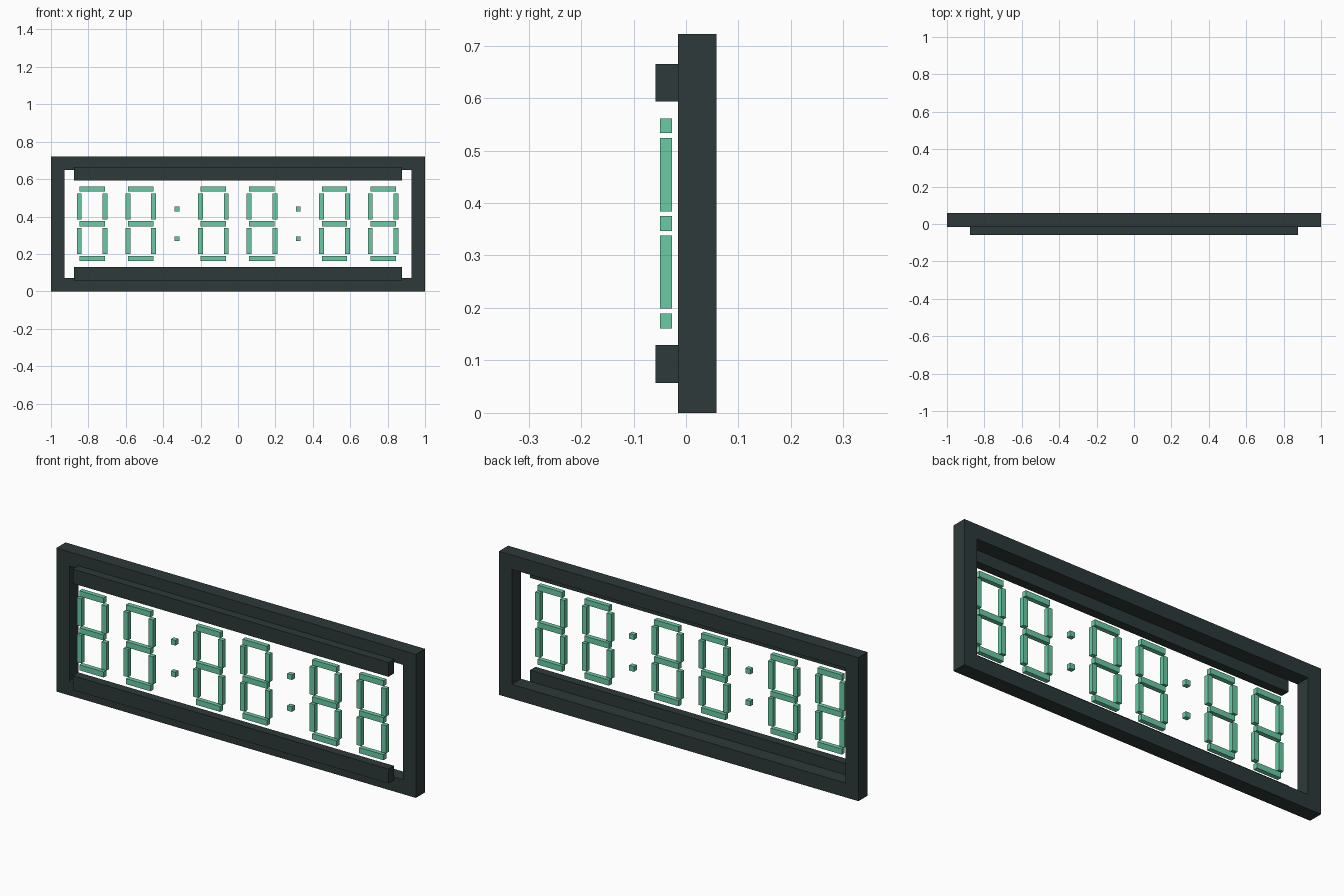
import bpy
import bmesh

cube = bpy.data.objects.get("Cube")
if cube:
    bpy.data.objects.remove(cube, do_unlink=True)


def material(name, rgb):
    mat = bpy.data.materials.new(name)
    mat.use_nodes = True
    mat.diffuse_color = (*rgb, 1)
    mat.node_tree.nodes["Principled BSDF"].inputs["Base Color"].default_value = (*rgb, 1)
    return mat


DARK = material("dark slate", (0.026, 0.042, 0.041))
GREEN = material("mint green", (0.144, 0.597, 0.376))


def finish(name, bm, mat):
    bmesh.ops.recalc_face_normals(bm, faces=bm.faces)
    mesh = bpy.data.meshes.new(name)
    bm.to_mesh(mesh)
    bm.free()
    mesh.materials.append(mat)
    obj = bpy.data.objects.new(name, mesh)
    bpy.context.scene.collection.objects.link(obj)
    return obj


def add_box(bm, centre, size):
    verts = bmesh.ops.create_cube(bm, size=1)["verts"]
    bmesh.ops.scale(bm, vec=size, verts=verts)
    bmesh.ops.translate(bm, vec=centre, verts=verts)


HEIGHT = 0.722
MID = HEIGHT / 2
BORDER = 0.072
FRONT, BACK = -0.015, 0.058

# Frame: rectangular ring extruded front to back
bm = bmesh.new()


def rectangle(inset):
    x, lo, hi = 1 - inset, inset, HEIGHT - inset
    return [bm.verts.new((a, FRONT, b)) for a, b in ((-x, lo), (x, lo), (x, hi), (-x, hi))]


outer, inner = rectangle(0), rectangle(BORDER)
ring = []
for i in range(4):
    j = (i + 1) % 4
    ring.append(bm.faces.new((outer[i], outer[j], inner[j], inner[i])))
extruded = bmesh.ops.extrude_face_region(bm, geom=ring, use_keep_orig=True)["geom"]
bmesh.ops.translate(bm, vec=(0, BACK - FRONT, 0),
                    verts=[g for g in extruded if isinstance(g, bmesh.types.BMVert)])
finish("frame", bm, DARK)

# Rails along the front of the frame
for name, side in (("upper_rail", 1), ("lower_rail", -1)):
    bm = bmesh.new()
    add_box(bm, (0, -0.0368, MID + side * 0.268), (1.756, 0.0436, 0.072))
    finish(name, bm, DARK)

# Seven-segment digits in three pairs
SEG_Y, DEPTH = -0.0385, 0.023
THICK = 0.026
number = 0
for pair in (-1, 0, 1):
    for side in (-1, 1):
        number += 1
        x = -0.002 + pair * 0.648 + side * 0.13
        bm = bmesh.new()
        for level in (-1, 0, 1):
            add_box(bm, (x, SEG_Y, MID + level * 0.186), (0.136, DEPTH, 0.028))
        for sx in (-1, 1):
            for sz in (-1, 1):
                add_box(bm, (x + sx * 0.069, SEG_Y, MID + sz * 0.0925), (THICK, DEPTH, 0.14))
        finish(f"digit_{number}", bm, GREEN)

# Separator dots between the pairs
for name, side in (("right_separator", -1), ("left_separator", 1)):
    bm = bmesh.new()
    for sz in (-1, 1):
        add_box(bm, (-0.002 + side * 0.324, SEG_Y, MID + sz * 0.08), (THICK, DEPTH, THICK))
    finish(name, bm, GREEN)
